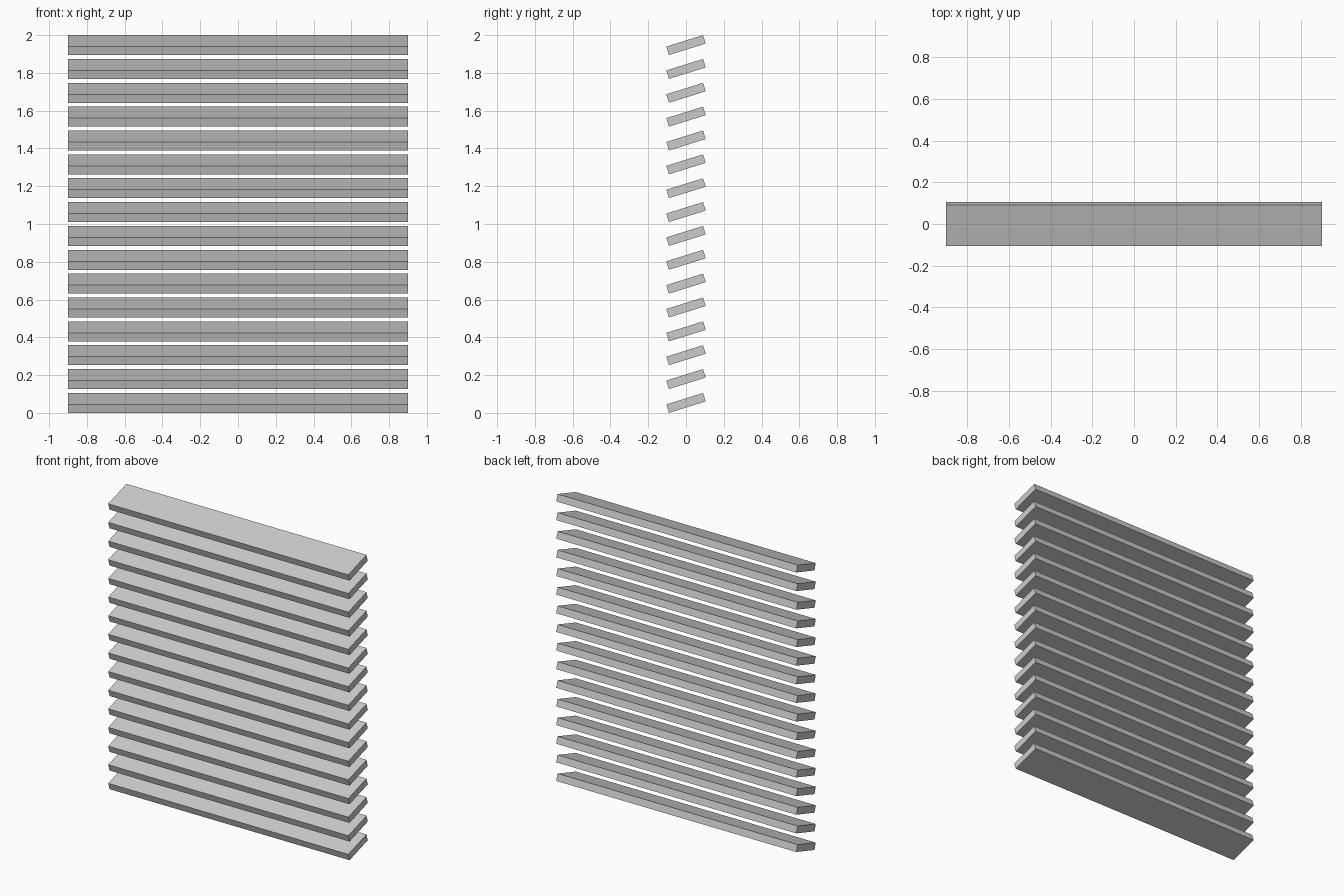
import bpy
from math import radians, sin, cos

if "Cube" in bpy.data.objects:
    bpy.data.objects.remove(bpy.data.objects["Cube"])

COUNT = 16
LENGTH, DEPTH, THICK = 1.8, 0.204, 0.047
TILT = radians(17.3)

# vertical half extent of a tilted slat, so the stack spans z = 0 to 2
half = (DEPTH * sin(TILT) + THICK * cos(TILT)) / 2
pitch = (2 - 2 * half) / (COUNT - 1)


def slat(index):
    bpy.ops.mesh.primitive_cube_add(size=1, location=(0, 0, half + index * pitch),
                                    rotation=(TILT, 0, 0))
    ob = bpy.context.object
    ob.name = f"slat_{index + 1:02d}"
    ob.scale = (LENGTH, DEPTH, THICK)


# louvre slats, low at the front and high at the back
for i in range(COUNT):
    slat(i)
